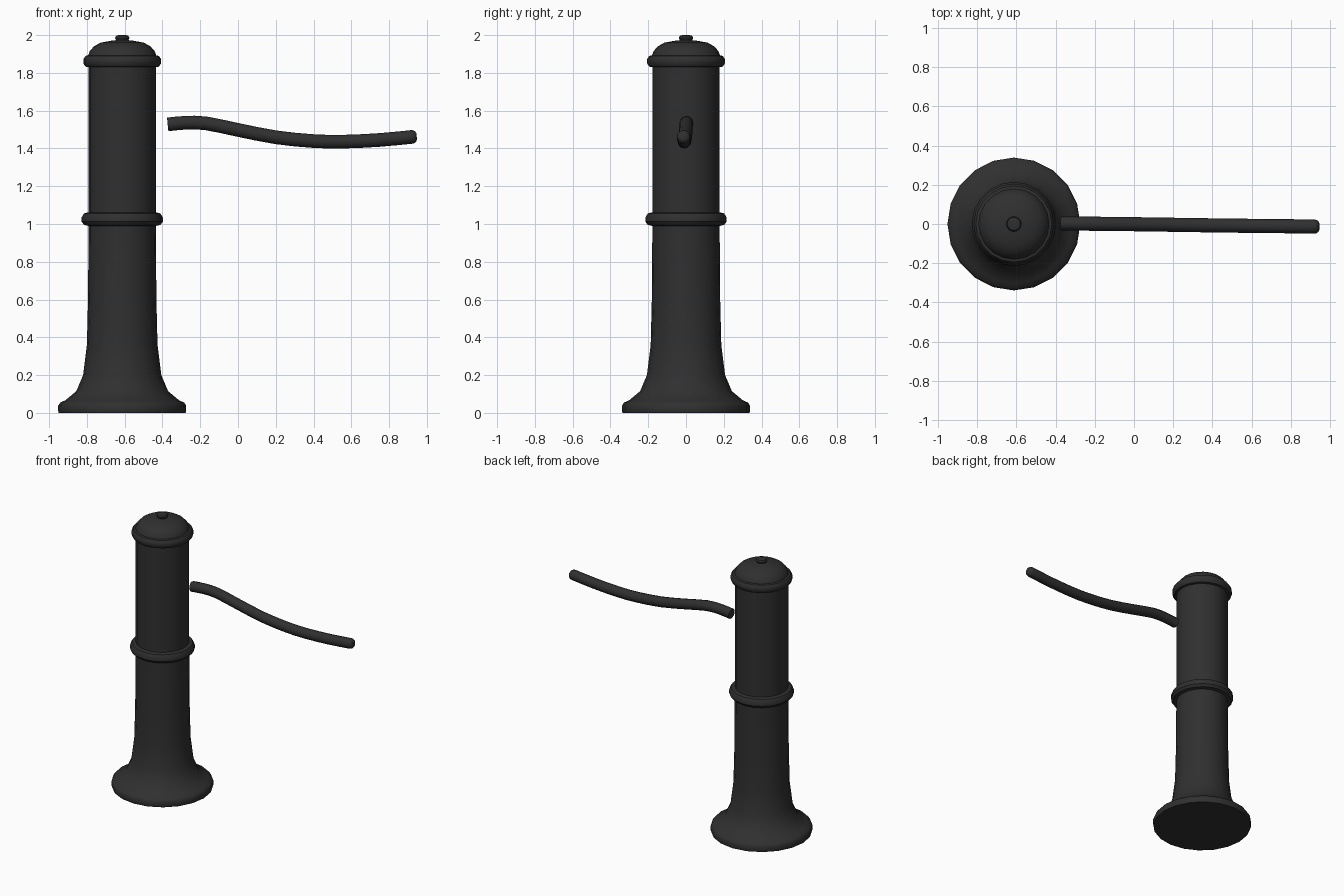
import bpy, bmesh, math
from mathutils import Vector

if "Cube" in bpy.data.objects:
    bpy.data.objects.remove(bpy.data.objects["Cube"])

iron = bpy.data.materials.new("dark iron")
iron.diffuse_color = (0.029, 0.029, 0.029, 1)
iron.use_nodes = True
iron.node_tree.nodes["Principled BSDF"].inputs["Base Color"].default_value = iron.diffuse_color


def skin(name, rings, angle):
    """Join equal-length rings of points into a closed, capped body."""
    bm = bmesh.new()
    vs = [[bm.verts.new(p) for p in ring] for ring in rings]
    n = len(vs[0])
    for a, b in zip(vs, vs[1:]):
        for i in range(n):
            j = (i + 1) % n
            bm.faces.new((a[i], a[j], b[j], b[i]))
    bm.faces.new(vs[0][::-1])
    bm.faces.new(vs[-1])
    bmesh.ops.recalc_face_normals(bm, faces=bm.faces[:])
    me = bpy.data.meshes.new(name)
    bm.to_mesh(me)
    bm.free()
    me.materials.append(iron)
    ob = bpy.data.objects.new(name, me)
    bpy.context.collection.objects.link(ob)
    bpy.ops.object.select_all(action='DESELECT')
    ob.select_set(True)
    bpy.context.view_layer.objects.active = ob
    bpy.ops.object.shade_smooth_by_angle(angle=math.radians(angle))
    return ob


def lathe(name, profile, cx=-0.613, sides=20):
    rings = []
    for r, z in profile:
        rings.append([(cx + r * math.cos(2 * math.pi * i / sides),
                       r * math.sin(2 * math.pi * i / sides), z) for i in range(sides)])
    return skin(name, rings, 35)


# Pump column: flared foot, shaft, middle band, top band, domed cap and knob
lathe("pump_column", [
    (0.336, 0), (0.339, 0.01), (0.339, 0.038), (0.328, 0.055), (0.302, 0.066),
    (0.243, 0.115), (0.207, 0.2), (0.187, 0.36), (0.181, 0.6), (0.178, 0.99),
    (0.202, 0.995), (0.215, 1.012), (0.215, 1.035), (0.202, 1.056), (0.178, 1.062),
    (0.178, 1.83), (0.194, 1.833), (0.206, 1.85), (0.206, 1.873), (0.194, 1.89),
    (0.18, 1.893), (0.172, 1.915), (0.15, 1.94), (0.115, 1.96), (0.06, 1.97),
    (0.033, 1.973), (0.038, 1.985), (0.033, 1.996), (0.02, 2.0)])

# Handle: smooth curve through a few points, swept with a round section
pts = [Vector(p) for p in [
    (-0.372, 0.003, 1.527), (-0.28, 0.002, 1.536), (-0.17, 0.001, 1.533),
    (0.0, -0.001, 1.498), (0.2, -0.004, 1.459), (0.4, -0.007, 1.439),
    (0.56, -0.009, 1.436), (0.75, -0.011, 1.445), (0.92, -0.013, 1.461)]]
rad = 0.036
rings = []


def ring(c, t, r, sides=12):
    t = t.normalized()
    u = Vector((0, 1, 0)).cross(t).normalized()
    v = t.cross(u)
    rings.append([c + r * (math.cos(2 * math.pi * i / sides) * u +
                           math.sin(2 * math.pi * i / sides) * v) for i in range(sides)])


for k in range(len(pts) - 1):
    p0, p1, p2 = pts[max(k - 1, 0)], pts[k], pts[k + 1]
    p3 = pts[min(k + 2, len(pts) - 1)]
    m1, m2 = (p2 - p0) / 2, (p3 - p1) / 2
    for s in (0, 0.5):
        c = ((2*s**3 - 3*s**2 + 1) * p1 + (s**3 - 2*s**2 + s) * m1 +
             (-2*s**3 + 3*s**2) * p2 + (s**3 - s**2) * m2)
        t = ((6*s**2 - 6*s) * p1 + (3*s**2 - 4*s + 1) * m1 +
             (6*s - 6*s**2) * p2 + (3*s**2 - 2*s) * m2)
        ring(c, t, rad)
# Rounded free end
end = (pts[-1] - pts[-2]).normalized()
for d, f in ((0, 1), (0.012, 0.94), (0.021, 0.76), (0.026, 0.45)):
    ring(pts[-1] + end * d, end, rad * f)
skin("pump_handle", rings, 40)
